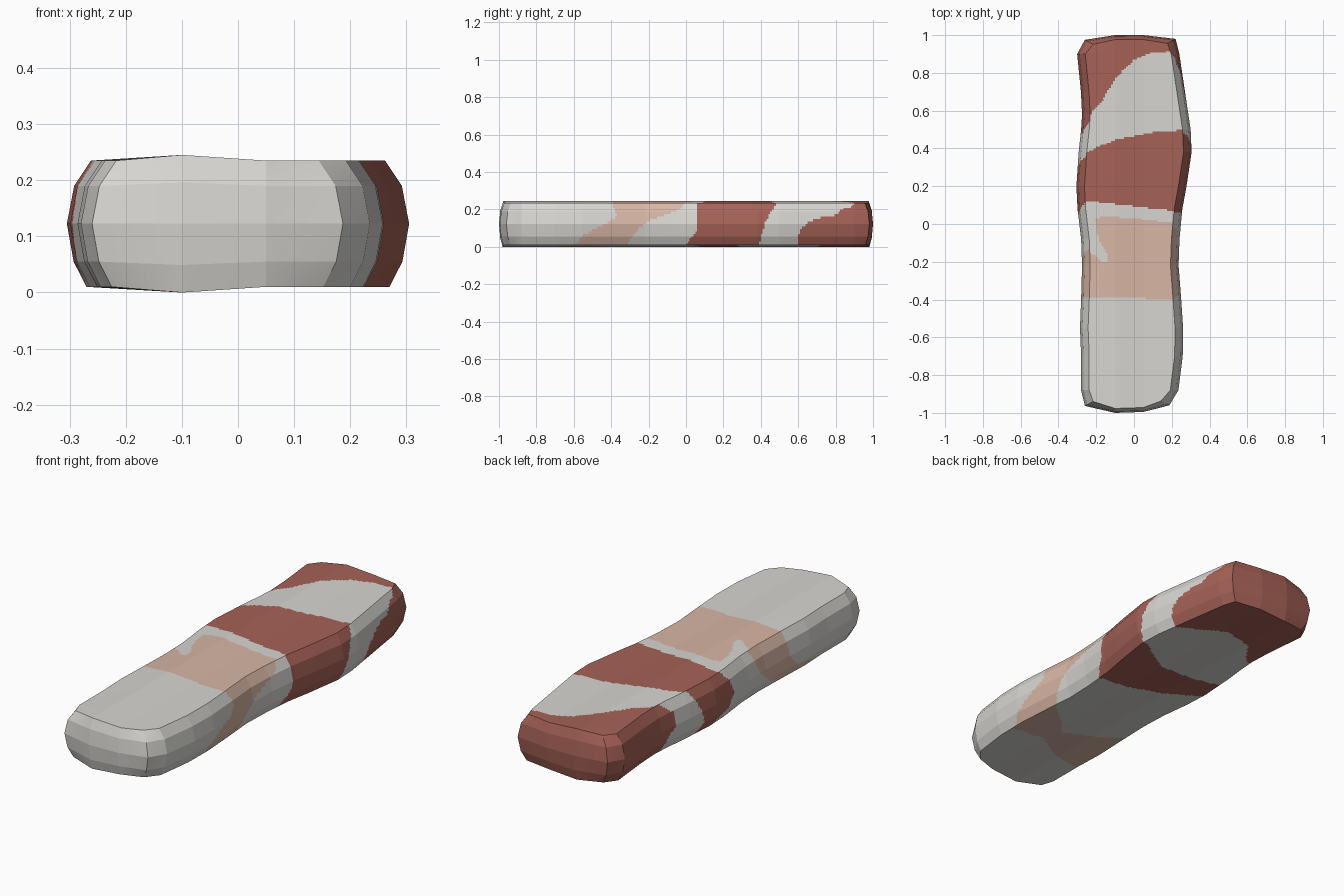
import bpy, bmesh, math
from mathutils import Vector

if "Cube" in bpy.data.objects:
    bpy.data.objects.remove(bpy.data.objects["Cube"])

# Plan outline at mid height: (y, left x, right x)
ROWS = [(-.963, -.26, .187), (-.88, -.28, .235), (-.7, -.28, .258), (-.55, -.286, .26),
        (-.4, -.28, .25), (-.22, -.275, .236), (-.08, -.28, .241), (.08, -.299, .256),
        (.2, -.305, .278), (.38, -.293, .305), (.5, -.28, .3), (.58, -.275, .288),
        (.7, -.281, .27), (.9, -.301, .24), (.977, -.26, .22)]
LEVELS = [-.1125, -.0675, 0, .0675, .1125]      # heights around the middle
INSET = [.035, .012, 0, .013, .043]             # rounding of the sides
RIDGE = [1, 1.09, 1, 1]                         # slight ridge along the length
FRONT_Y = [-.963, -1, -.995, -.96]
BACK_Y = [.975, 1, 1, .98]


def control(i, j, k):
    y, l, r = ROWS[j]
    x = (l + INSET[k], -.1, .05, r - INSET[k])[i]
    if j == 0:
        y = FRONT_Y[i] + INSET[k] * .55
    elif j == len(ROWS) - 1:
        y = BACK_Y[i] - INSET[k] * .55
    return Vector((x, y, .1225 + LEVELS[k] * RIDGE[i]))


def fine(cuts):
    """Grid parameters: (cell, fraction) pairs with the given cuts per cell."""
    out = [(c, s / n) for c, n in enumerate(cuts) for s in range(n)]
    return out + [(len(cuts) - 1, 1.0)]


US = fine([13] * 3)
VS = fine([max(1, math.ceil((b[0] - a[0]) / .01)) for a, b in zip(ROWS, ROWS[1:])])
WS = fine([5] * 4)


def point(u, v, w):
    p = Vector((0, 0, 0))
    for a in (0, 1):
        for b in (0, 1):
            for c in (0, 1):
                f = ((u[1] if a else 1 - u[1]) * (v[1] if b else 1 - v[1])
                     * (w[1] if c else 1 - w[1]))
                if f:
                    p += f * control(u[0] + a, v[0] + b, w[0] + c)
    return p


def curve(t, pts):
    """Piecewise linear lookup."""
    if t <= pts[0][0]:
        return pts[0][1]
    for (a, p), (b, q) in zip(pts, pts[1:]):
        if t <= b:
            return p + (q - p) * (t - a) / (b - a)
    return pts[-1][1]


def in_polygon(x, y, poly):
    inside = False
    for (ax, ay), (bx, by) in zip(poly, poly[1:] + poly[:1]):
        if (ay > y) != (by > y) and x < ax + (bx - ax) * (y - ay) / (by - ay):
            inside = not inside
    return inside


# Patch borders as y over x (top, bottom) or y over z (sides):
# back patch start, red band start and end, peach band start and end
TOP = [[(-.27, .55), (-.24, .57), (-.17, .65), (-.1, .77), (0, .87), (.08, .905), (.22, .915)],
       [(-.28, .125), (.26, .065)],
       [(-.28, .36), (-.2, .405), (-.1, .445), (.1, .485), (.28, .5)],
       [(-.26, -.385), (.22, -.4)],
       [(-.21, .03), (-.16, .04), (0, .03), (.24, 0)]]
BOTTOM = [[(-.26, .54), (-.2, .58), (-.11, .7), (.03, .72), (.15, .65), (.25, .6)],
          [(-.27, .18), (.06, .02), (.25, 0)],
          [(-.27, .31), (.05, .27), (.25, .39)],
          [(-.27, -.72), (-.07, -.67), (.05, -.6), (.22, -.62)],
          [(-.27, -.34), (-.06, -.45), (.02, -.5), (.08, -.43), (.22, -.32)]]
RIGHT = [[(.05, .6), (.09, .61), (.135, .66), (.155, .71), (.165, .79), (.18, .81), (.205, .84),
          (.215, .89), (.24, .91)],
         [(.01, 0), (.08, .055), (.12, .062)],
         [(.01, .39), (.12, .42), (.18, .45), (.24, .49)],
         [(.01, -.595), (.06, -.55), (.1, -.48), (.14, -.4), (.17, -.37), (.24, -.398)],
         [(.01, -.315), (.05, -.29), (.1, -.25), (.14, -.2), (.17, -.12), (.2, -.03), (.24, -.005)]]
LEFT = [[(.01, .55), (.06, .53), (.12, .48), (.18, .48), (.24, .55)],
        [(.01, .19), (.06, .08), (.12, .05), (.18, .07), (.24, .12)],
        [(.01, .31), (.06, .27), (.12, .3), (.24, .36)],
        [(.01, -.7), (.05, -.48), (.12, -.4), (.24, -.385)],
        [(.01, -.34), (.06, -.25), (.12, -.18), (.24, -.13)]]
NOTCH = [(-.3, -.12), (-.25, -.14), (-.19, -.18), (-.16, -.205), (-.14, -.195), (-.14, -.16),
         (-.18, -.1), (-.2, -.03), (-.21, .05), (-.3, .06)]


def colour(side, c):
    if side in ("front", "back"):
        return 1 if side == "back" else 0
    table = {"top": TOP, "bottom": BOTTOM, "left": LEFT, "right": RIGHT}[side]
    t = c.x if side in ("top", "bottom") else c.z
    back, r0, r1, p0, p1 = [curve(t, pts) for pts in table]
    if c.y > back or r0 < c.y < r1:
        return 1
    if p0 < c.y < p1 and not (side == "top" and in_polygon(c.x, c.y, NOTCH)):
        return 2
    return 0


bm = bmesh.new()


def sheet(side, A, B, place):
    grid = [[bm.verts.new(place(a, b)) for b in B] for a in A]
    for i in range(len(A) - 1):
        for j in range(len(B) - 1):
            f = bm.faces.new((grid[i][j], grid[i + 1][j], grid[i + 1][j + 1], grid[i][j + 1]))
            f.material_index = colour(side, f.calc_center_median())


# Six sides of the slab
sheet("top", US, VS, lambda u, v: point(u, v, WS[-1]))
sheet("bottom", US, VS, lambda u, v: point(u, v, WS[0]))
sheet("left", VS, WS, lambda v, w: point(US[0], v, w))
sheet("right", VS, WS, lambda v, w: point(US[-1], v, w))
sheet("front", US, WS, lambda u, w: point(u, VS[0], w))
sheet("back", US, WS, lambda u, w: point(u, VS[-1], w))
bmesh.ops.remove_doubles(bm, verts=bm.verts[:], dist=.0003)
bmesh.ops.recalc_face_normals(bm, faces=bm.faces[:])

mesh = bpy.data.meshes.new("patched_slab")
bm.to_mesh(mesh)
bm.free()
for name, col in (("pale_grey", (.68, .67, .64)), ("brick_red", (.38, .122, .095)),
                  ("peach", (.69, .47, .375))):
    m = bpy.data.materials.new(name)
    m.diffuse_color = (*col, 1)
    m.use_nodes = True
    m.node_tree.nodes["Principled BSDF"].inputs["Base Color"].default_value = m.diffuse_color
    mesh.materials.append(m)
bpy.context.collection.objects.link(bpy.data.objects.new("patched_slab", mesh))
